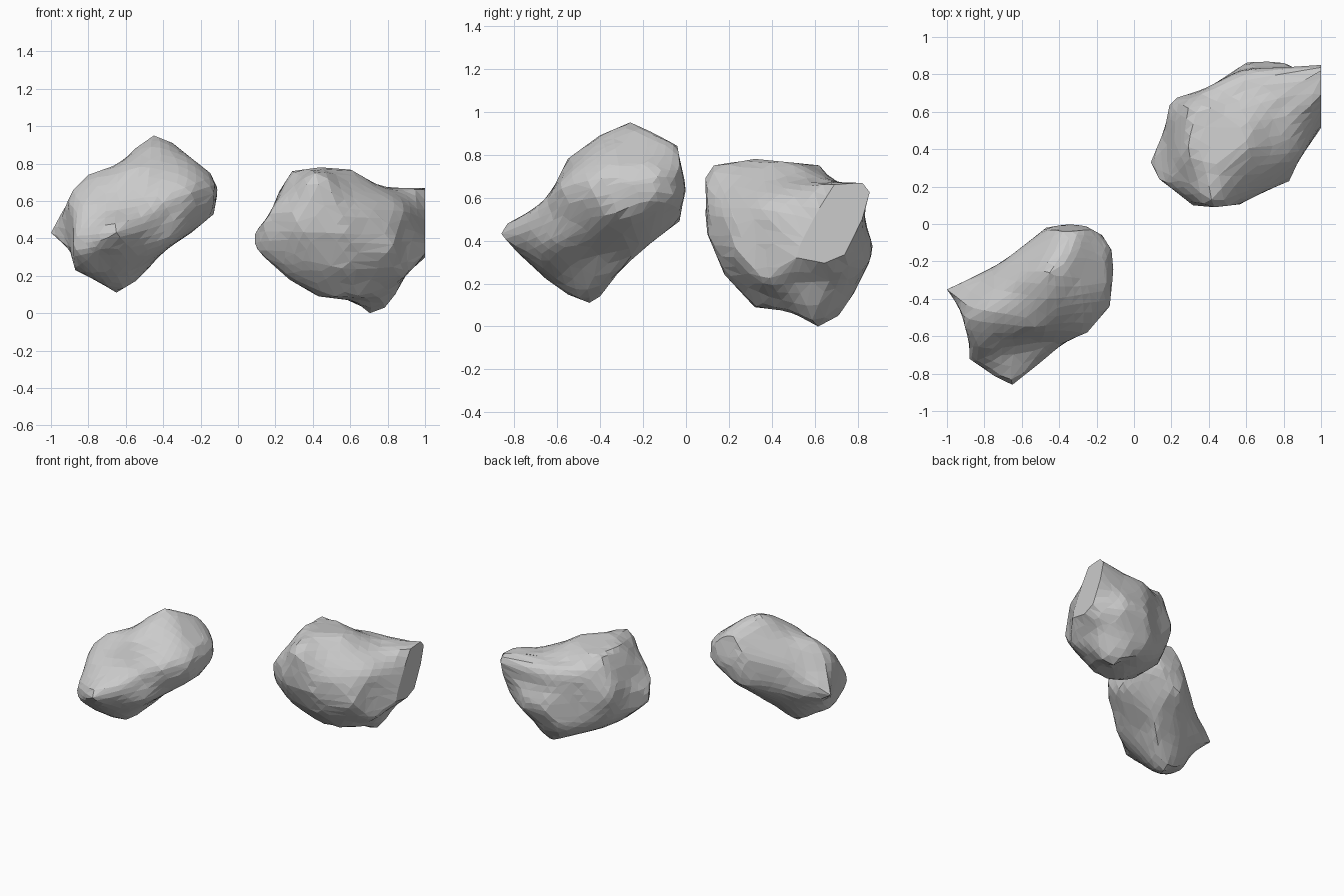
import bpy, bmesh, math
from mathutils import Vector

if "Cube" in bpy.data.objects:
    bpy.data.objects.remove(bpy.data.objects["Cube"])

VIEWS = {"front": (0, 2), "side": (1, 2), "top": (0, 1)}


def inside(p, poly):
    hit = False
    for a, b in zip(poly, poly[1:] + poly[:1]):
        if (a.y > p.y) != (b.y > p.y):
            if p.x < (b.x - a.x) * (p.y - a.y) / (b.y - a.y) + a.x:
                hit = not hit
    return hit


def nearest_on(p, poly):
    best = None
    for a, b in zip(poly, poly[1:] + poly[:1]):
        d = b - a
        t = max(0, min(1, (p - a).dot(d) / max(d.length_squared, 1e-9)))
        q = a + d * t
        if best is None or (q - p).length_squared < (best - p).length_squared:
            best = q
    return best


def pull(verts, v, delta, radius):
    # soft drag around one vertex
    origin = v.co.copy()
    for w in verts:
        d2 = (w.co - origin).length_squared
        if d2 < 6 * radius * radius:
            w.co += delta * math.exp(-d2 / (2 * radius * radius))


def boulder(name, start, end, radius, outlines, anchors=(), cap=None, rounds=32):
    """Sculpt a capsule until it fits its three outlines."""
    start, end = Vector(start), Vector(end)
    axis = (end - start).normalized()
    bm = bmesh.new()
    bmesh.ops.create_icosphere(bm, subdivisions=4, radius=1)
    for v in bm.verts:
        t = 0.5 + 0.5 * max(-1, min(1, v.co.dot(axis) * 1.5))
        v.co = start.lerp(end, t) + v.co * radius
    verts = list(bm.verts)
    polys = {k: [Vector(p) for p in o] for k, o in outlines.items()}
    points = [Vector(p) for p in anchors]
    if cap:
        cap = [Vector(p) for p in cap]
        points += [Vector((1, p.x, p.y)) for p in cap]
    for r in range(rounds):
        if r < rounds - 3:
            bmesh.ops.smooth_vert(bm, verts=verts, factor=0.25,
                                  use_axis_x=True, use_axis_y=True, use_axis_z=True)
        for target in points:
            v = min(verts, key=lambda w: (w.co - target).length_squared)
            pull(verts, v, (target - v.co) * 0.5, 0.065)
        for view, (i, j) in VIEWS.items():
            poly = polys[view]
            for target in poly:
                v = min(verts, key=lambda w: (w.co[i] - target.x) ** 2 + (w.co[j] - target.y) ** 2)
                delta = Vector((0, 0, 0))
                delta[i] = (target.x - v.co[i]) * 0.6
                delta[j] = (target.y - v.co[j]) * 0.6
                pull(verts, v, delta, 0.065)
            for v in verts:
                p = Vector((v.co[i], v.co[j]))
                if not inside(p, poly):
                    v.co[i], v.co[j] = nearest_on(p, poly)
        # flat broken end: fill its outline and keep the tip within it
        if cap and r > 12:
            for v in verts:
                p = Vector((v.co.y, v.co.z))
                if v.co.x > 0.82 and inside(p, cap):
                    v.co.x = 1
                elif v.co.x > 0.96:
                    q = nearest_on(p, cap)
                    v.co = (1, q.x, q.y)
    bmesh.ops.recalc_face_normals(bm, faces=bm.faces)
    mesh = bpy.data.meshes.new(name)
    bm.to_mesh(mesh)
    bm.free()
    obj = bpy.data.objects.new(name, mesh)
    bpy.context.collection.objects.link(obj)
    mod = obj.modifiers.new("facets", 'DECIMATE')
    mod.ratio = 0.7
    return obj


# slanted long boulder
boulder("left_boulder", (-.67, -.53, .41), (-.36, -.28, .66), .28, {
    "front": [(-1, .43), (-.93, .56), (-.88, .66), (-.8, .74), (-.63, .8), (-.55, .88),
              (-.45, .95), (-.35, .91), (-.25, .83), (-.15, .75), (-.11, .66), (-.13, .53),
              (-.25, .43), (-.4, .33), (-.47, .25), (-.55, .17), (-.65, .11), (-.75, .17),
              (-.87, .23), (-.9, .34)],
    "side": [(-.86, .43), (-.83, .48), (-.7, .55), (-.63, .62), (-.55, .78), (-.4, .89),
             (-.26, .95), (-.15, .9), (-.04, .84), (-.01, .63), (-.03, .49), (-.15, .4),
             (-.3, .27), (-.4, .14), (-.45, .11), (-.55, .15), (-.65, .22), (-.78, .34)],
    "top": [(-1, -.35), (-.83, -.27), (-.7, -.2), (-.57, -.1), (-.47, -.02), (-.36, 0),
            (-.26, -.01), (-.17, -.06), (-.12, -.14), (-.11, -.25), (-.13, -.44),
            (-.25, -.58), (-.37, -.63), (-.5, -.74), (-.65, -.86), (-.75, -.81),
            (-.88, -.72), (-.88, -.64), (-.93, -.45)],
}, anchors=[(-1, -.35, .43), (-.65, -.86, .43), (-.65, -.45, .11), (-.45, -.26, .95)])

# wide boulder with a cut end
boulder("right_boulder", (.45, .45, .43), (.64, .54, .41), .37, {
    "front": [(.09, .43), (.17, .53), (.22, .65), (.29, .76), (.44, .78), (.6, .77),
              (.72, .7), (.785, .67), (1, .67), (1, .29), (.91, .225), (.84, .1),
              (.785, .03), (.705, 0), (.625, .065), (.43, .09), (.275, .18), (.14, .3),
              (.09, .36)],
    "side": [(.09, .69), (.13, .75), (.32, .78), (.62, .75), (.69, .67), (.82, .67),
             (.855, .625), (.83, .5), (.865, .38), (.855, .31), (.785, .16), (.71, .05),
             (.615, 0), (.485, .07), (.32, .09), (.18, .24), (.1, .43), (.085, .6)],
    "top": [(.09, .33), (.165, .51), (.19, .635), (.23, .675), (.4, .73), (.605, .865),
            (.72, .87), (.8, .86), (.895, .825), (1, .86), (1, .51), (.885, .35),
            (.83, .23), (.7, .175), (.565, .105), (.43, .09), (.315, .1), (.24, .16),
            (.135, .24)],
}, anchors=[(.705, .615, 0), (.09, .33, .4), (1, .69, .5), (.29, .62, .75)],
    cap=[(.515, .32), (.53, .38), (.62, .55), (.69, .66), (.82, .67), (.855, .625),
         (.82, .5), (.74, .335), (.645, .295)])
